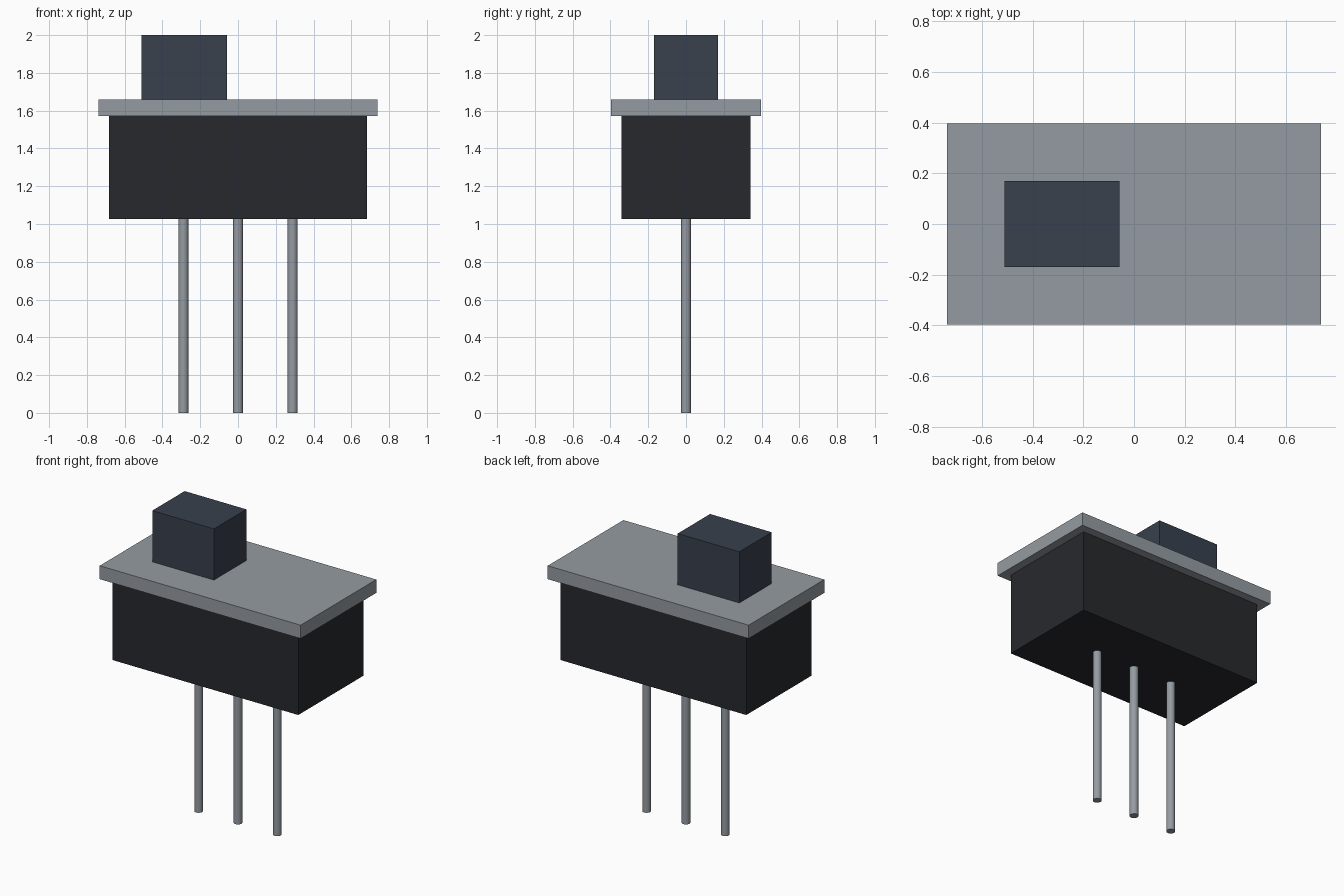
import bpy
import math

if "Cube" in bpy.data.objects:
    bpy.data.objects.remove(bpy.data.objects["Cube"])


def material(name, rgb):
    m = bpy.data.materials.new(name)
    m.diffuse_color = (*rgb, 1.0)
    m.use_nodes = True
    m.node_tree.nodes["Principled BSDF"].inputs["Base Color"].default_value = m.diffuse_color
    return m


def box(name, x, y, z, mat):
    """Box from (min, max) pairs on each axis."""
    spans = (x, y, z)
    bpy.ops.mesh.primitive_cube_add(size=1, location=[(a + b) / 2 for a, b in spans])
    ob = bpy.context.object
    ob.name = name
    ob.scale = [b - a for a, b in spans]
    bpy.ops.object.transform_apply(location=False, rotation=False, scale=True)
    ob.data.materials.append(mat)
    return ob


black = material("black_plastic", (0.02, 0.022, 0.026))
slate = material("slate_plastic", (0.04, 0.052, 0.075))
metal = material("metal", (0.3, 0.33, 0.36))

BODY_BOTTOM, PLATE_BOTTOM, PLATE_TOP = 1.027, 1.571, 1.66

# Housing, cover plate and off-centre slider knob
box("switch_housing", (-0.682, 0.682), (-0.341, 0.341), (BODY_BOTTOM, PLATE_BOTTOM), black)
box("cover_plate", (-0.738, 0.738), (-0.397, 0.397), (PLATE_BOTTOM, PLATE_TOP), metal)
box("slider_knob", (-0.511, -0.058), (-0.17, 0.17), (PLATE_TOP, 2.0), slate)

# Three round terminal pins below the housing
for label, x in (("left", -0.289), ("middle", 0.0), ("right", 0.289)):
    bpy.ops.mesh.primitive_cylinder_add(vertices=16, radius=0.027, depth=BODY_BOTTOM,
                                        location=(x, 0, BODY_BOTTOM / 2))
    pin = bpy.context.object
    pin.name = f"{label}_pin"
    pin.data.materials.append(metal)
    bpy.ops.object.shade_smooth_by_angle(angle=math.radians(40))
